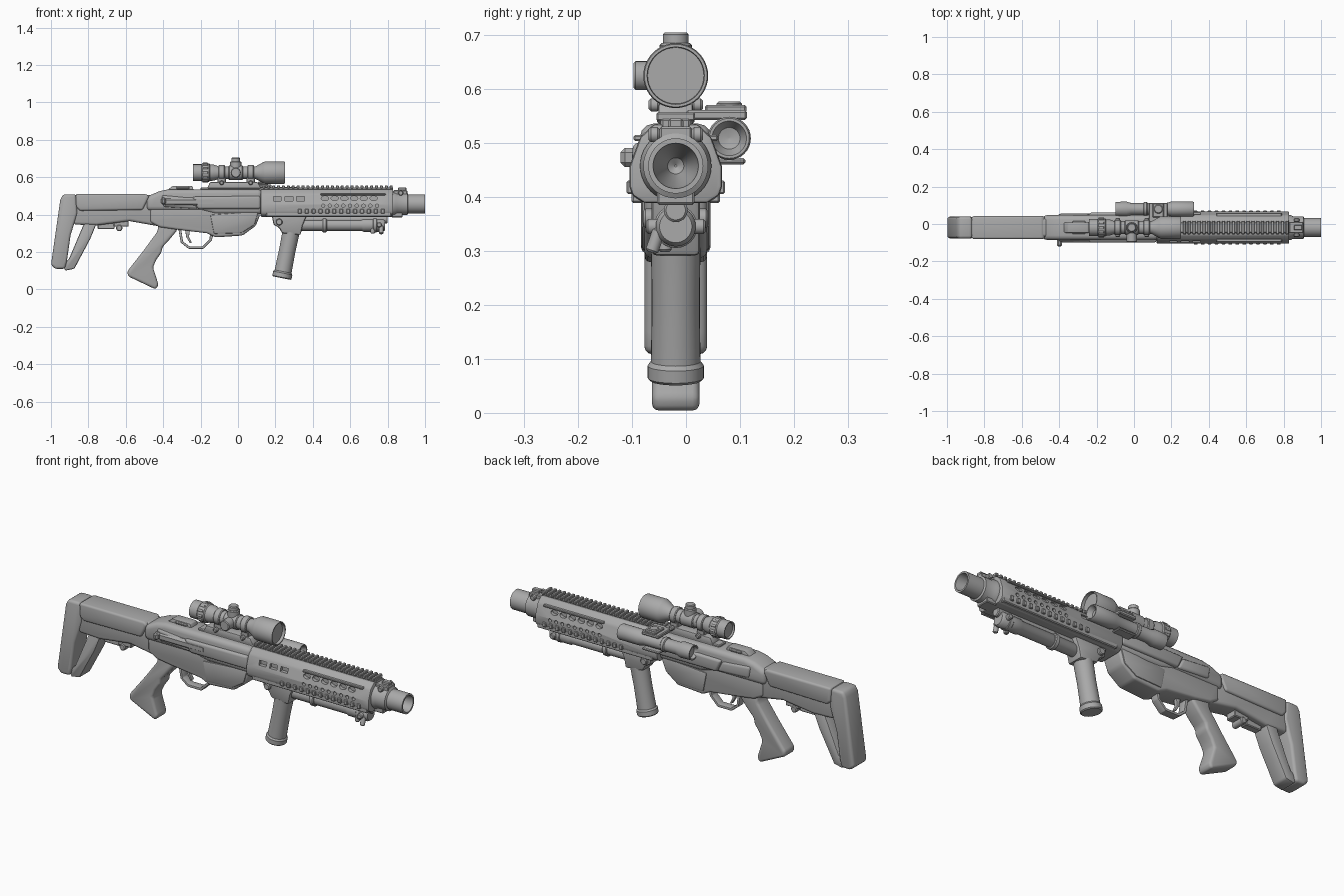
import bpy, bmesh, math
from mathutils import Matrix, Vector

C = -0.019   # y of the main centre line
mat = bpy.data.materials.new("plain grey")
mat.diffuse_color = (0.4, 0.4, 0.4, 1)


def finish(name, bm, bevel=0, seg=2):
    bmesh.ops.recalc_face_normals(bm, faces=bm.faces)
    if bevel:
        edges = [e for e in bm.edges if len(e.link_faces) == 2 and e.calc_face_angle(0) > 0.45]
        bmesh.ops.bevel(bm, geom=edges, offset=bevel, segments=seg, profile=0.5,
                        affect='EDGES', clamp_overlap=True)
    me = bpy.data.meshes.new(name)
    bm.to_mesh(me)
    bm.free()
    ob = bpy.data.objects.new(name, me)
    bpy.context.collection.objects.link(ob)
    me.materials.append(mat)
    return ob


def extrude(name, pts, axis, a, b, bevel=0.006, seg=2):
    """Outline in (x, z) pulled along y, or in (y, z) pulled along x."""
    bm = bmesh.new()
    put = (lambda p, t: (p[0], t, p[1])) if axis == 'y' else (lambda p, t: (t, p[0], p[1]))
    lo = [bm.verts.new(put(p, a)) for p in pts]
    hi = [bm.verts.new(put(p, b)) for p in pts]
    bm.faces.new(lo)
    bm.faces.new(hi[::-1])
    n = len(pts)
    for i in range(n):
        bm.faces.new((lo[i], lo[(i + 1) % n], hi[(i + 1) % n], hi[i]))
    return finish(name, bm, bevel, seg)


def side(name, pts, half, bevel=0.006, seg=2):
    return extrude(name, pts, 'y', C - half, C + half, bevel, seg)


def box(name, x0, x1, y0, y1, z0, z1, bevel=0.004):
    return extrude(name, [(x0, z0), (x1, z0), (x1, z1), (x0, z1)], 'y', y0, y1, bevel, 1)


def lathe(name, prof, start, direction, n=32):
    """Turn (distance, radius) points about an axis."""
    bm = bmesh.new()
    m = Vector(direction).to_track_quat('Z', 'Y').to_matrix()
    rings = []
    for t, r in prof:
        rings.append([bm.verts.new(Vector(start) + m @ Vector(
            (r * math.cos(k * math.tau / n), r * math.sin(k * math.tau / n), t))) for k in range(n)])
    for p, q in zip(rings, rings[1:]):
        for k in range(n):
            bm.faces.new((p[k], p[(k + 1) % n], q[(k + 1) % n], q[k]))
    bm.faces.new(rings[0])
    bm.faces.new(rings[-1])
    return finish(name, bm)


def rod(name, p, q, r, e=0.004):
    d = Vector(q) - Vector(p)
    L = d.length
    return lathe(name, [(0, r - e), (e, r), (L - e, r), (L, r - e)], p, d, 24)


X = (1, 0, 0)

# Stock
side("stock_body", [(-.88, .505), (-.475, .505), (-.41, .485), (-.41, .335), (-.58, .365),
                    (-.757, .342), (-.88, .347)], .05, .015, 3)
side("cheek_piece", [(-.868, .51), (-.49, .51), (-.475, .495), (-.51, .425), (-.845, .42), (-.865, .44)],
     .061, .015, 3)
side("butt_plate", [(-.95, .48), (-.935, .508), (-.866, .508), (-.858, .41), (-.895, .29), (-.915, .15),
                    (-.925, .11), (-.975, .108), (-1.0, .13)], .058, .014, 3)
side("stock_strut", [(-.82, .36), (-.755, .355), (-.79, .27), (-.875, .11), (-.925, .1), (-.94, .14),
                     (-.905, .16)], .045, .008)
box("stock_lever_rear", -.75, -.66, C - .02, C + .02, .322, .36)
box("stock_lever_front", -.665, -.585, C - .03, C + .03, .335, .375)
rod("stock_lever_pin", (-.635, C - .035, .328), (-.635, C + .035, .328), .017)

# Receiver
side("lower_receiver", [(-.47, .45), (.12, .45), (.115, .39), (.095, .34), (.025, .288), (-.12, .278),
                        (-.165, .3), (-.33, .32), (-.42, .333), (-.47, .36)], .058, .012, 3)
side("upper_receiver", [(-.49, .495), (-.42, .525), (-.37, .535), (.13, .535), (.13, .4), (-.12, .4),
                        (-.2, .42), (-.49, .42)], .066, .024, 3)
side("magazine_cover", [(-.15, .4), (.112, .42), (.09, .345), (.02, .3), (-.13, .295)], .064, .01)
side("receiver_ridge", [(-.245, .495), (.12, .5), (.12, .43), (-.215, .43)], .08, .012, 3)
side("receiver_shoulder", [(-.41, .505), (-.245, .49), (-.215, .43), (-.4, .44)], .074, .014, 3)
box("side_bolt_cover", -.4, -.12, -.1, -.05, .445, .49, .012)
box("charging_handle", -.412, -.385, -.121, -.06, .455, .49, .008)
side("rear_sight_base", [(-.385, .525), (-.35, .553), (-.245, .553), (-.235, .525)], .028, .004)
box("rear_sight_slider", -.33, -.26, C - .035, C + .035, .535, .548)

# Pistol grip, guard and trigger
side("pistol_grip", [(-.425, .35), (-.43, .31), (-.5, .214), (-.592, .096), (-.588, .07), (-.44, 0),
                     (-.425, .025), (-.455, .118), (-.436, .16), (-.41, .195), (-.405, .225), (-.37, .262),
                     (-.33, .31), (-.32, .34)], .044, .018, 3)
side("trigger_guard", [(-.32, .33), (-.306, .25), (-.265, .217), (-.185, .217), (-.14, .262), (-.13, .3),
                       (-.15, .3), (-.152, .268), (-.19, .23), (-.26, .23), (-.294, .256), (-.305, .33)],
     .022, .003)
side("trigger", [(-.285, .33), (-.255, .33), (-.262, .28), (-.247, .25), (-.257, .247), (-.277, .28)],
     .01, .003)

# Handguard with cut vents
half = [(.058, .388), (.08, .402), (.086, .42), (.086, .455), (.066, .51), (.04, .535)]
guard = extrude("handguard", [(C + y, z) for y, z in half] + [(C - y, z) for y, z in half[::-1]],
                'x', .12, .83, .007)
bm = bmesh.new()


def vent(x, z, rx, rz, s, n):
    turn = Matrix.Rotation(math.pi / n, 4, 'Z') if n == 4 else Matrix()
    bmesh.ops.create_cone(bm, cap_ends=True, segments=n, radius1=1, radius2=1, depth=.08,
                          matrix=Matrix.Translation((x, C + s * .1, z)) @ Matrix.Rotation(math.pi / 2, 4, 'X')
                          @ Matrix.Diagonal((rx, rz, 1, 1)) @ turn)


for s in (-1, 1):
    for i in range(6):
        vent(.465 + i * .052, .487, .02, .012, s, 16)
    for i in range(9):
        vent(.455 + i * .036, .447, .009, .009, s, 12)
    for i in range(3):
        vent(.21 + i * .062, .485, .03, .016, s, 4)
cutter = finish("vent_cutter", bm)
cutter.hide_render = True
mod = guard.modifiers.new("vents", 'BOOLEAN')
mod.object = cutter
mod.solver = 'EXACT'
bpy.context.view_layer.objects.active = guard
bpy.ops.object.modifier_apply(modifier="vents")
bpy.data.objects.remove(cutter)

# Rails and their teeth
box("top_rail", -.2, .83, C - .028, C + .028, .525, .545)
for i in range(27):
    x = .13 + i * .0262
    box("top_rail_tooth", x, x + .016, C - .036, C + .036, .54, .556, .003)
for s in (-1, 1):
    y0, y1 = sorted((C + s * .06, C + s * .082))
    box("side_rail", .15, .82, y0, y1, .388, .412)
    box("side_upper_strip", .44, .79, *sorted((C + s * .06, C + s * .078)), .503, .514, .003)
    for i in range(13):
        x = .32 + i * .037
        box("side_rail_tooth", x, x + .02, *sorted((C + s * .075, C + s * .091)), .405, .43, .003)

# Muzzle and front sight
lathe("muzzle", [(0, .066), (.02, .066), (.03, .06), (.085, .06), (.09, .051), (.18, .051), (.18, .042),
                 (.14, .036), (.06, .015), (.05, .002)], (.82, C, .457), X, 40)
box("front_sight_base", .83, .905, C - .03, C + .03, .5, .53)
box("front_sight_post", .855, .9, C - .014, C + .014, .52, .545)
for s in (-1, 1):
    rod("front_sight_screw", (.87, C + s * .03, .515), (.87, C + s * .05, .515), .014)
box("gas_block", .82, .88, C - .035, C + .035, .385, .43)

# Tube under the handguard
lathe("under_tube", [(0, .028), (.01, .032), (.36, .032), (.37, .037), (.475, .037), (.485, .03)],
      (.3, C, .345), X)
rod("under_rod", (.28, C, .375), (.8, C, .375), .022)
for x in (.45, .72):
    rod("tube_band", (x, C, .345), (x + .025, C, .345), .04)
rod("tube_foot_front", (.765, C - .03, .34), (.765, C - .045, .297), .012)
rod("tube_foot_rear", (.72, C - .02, .34), (.72, C - .02, .298), .012)
rod("tube_side_knob", (.755, C - .055, .345), (.755, C + .055, .345), .014)

# Front grip
side("grip_clamp", [(.18, .4), (.37, .4), (.345, .34), (.335, .29), (.235, .3), (.22, .33), (.19, .345)],
     .045, .01)
for s in (-1, 1):
    rod("clamp_screw", (.22, C + s * .04, .36), (.22, C + s * .06, .36), .018)
lathe("front_grip", [(0, .047), (.005, .052), (.028, .052), (.036, .046), (.15, .044), (.25, .046)],
      (.234, C, .06), (.05, 0, .25))

# Scope and its mount
lathe("scope", [(.008, .002), (.008, .036), (0, .04), (0, .045), (.045, .045), (.05, .049), (.085, .049),
                (.09, .044), (.11, .043), (.135, .034), (.335, .034), (.375, .056), (.385, .06), (.485, .06),
                (.49, .058), (.49, .053), (.475, .052), (.475, .002)], (-.24, C, .624), X, 40)
for i in range(12):
    a = i * math.tau / 12
    y, z = C + .047 * math.cos(a), .624 + .047 * math.sin(a)
    rod("focus_ridge", (-.19, y, z), (-.16, y, z), .006, .002)
rod("scope_top_turret", (-.012, C, .63), (-.012, C, .684), .03)
rod("scope_top_cap", (-.012, C, .68), (-.012, C, .704), .024)
rod("scope_side_turret", (-.012, C - .02, .624), (-.012, -.097, .624), .027)
rod("scope_saddle", (-.05, C, .624), (.026, C, .624), .039)
for x in (-.105, .05):
    rod("scope_ring", (x, C, .624), (x + .035, C, .624), .041)
    box("scope_ring_foot", x - .005, x + .04, C - .025, C + .025, .56, .6)
    for s in (-1, 1):
        rod("ring_screw", (x + .018, C + s * .03, .57), (x + .018, C + s * .05, .57), .012)
side("scope_base", [(-.165, .54), (-.15, .573), (.105, .573), (.125, .54)], .032, .005)

# Side torch
lathe("side_torch", [(.015, .002), (.015, .026), (0, .032), (0, .038), (.06, .04), (.085, .032), (.27, .032),
                     (.3, .04), (.415, .04), (.42, .037), (.42, .032), (.395, .02), (.39, .002)],
      (-.1, .08, .508), X)
for x in (.05, .19):
    rod("torch_band", (x, .08, .508), (x + .022, .08, .508), .037)
box("torch_mount", .08, .18, .0, .113, .542, .56)
box("torch_mount_top", .1, .16, .035, .112, .555, .57)
rod("torch_mount_knob", (.13, .08, .56), (.13, .08, .576), .024)
box("torch_lower_clamp", .08, .18, .04, .11, .46, .472)

# Smooth shading with sharp edges kept
bpy.ops.object.select_all(action='SELECT')
bpy.ops.object.shade_smooth_by_angle(angle=math.radians(35))
